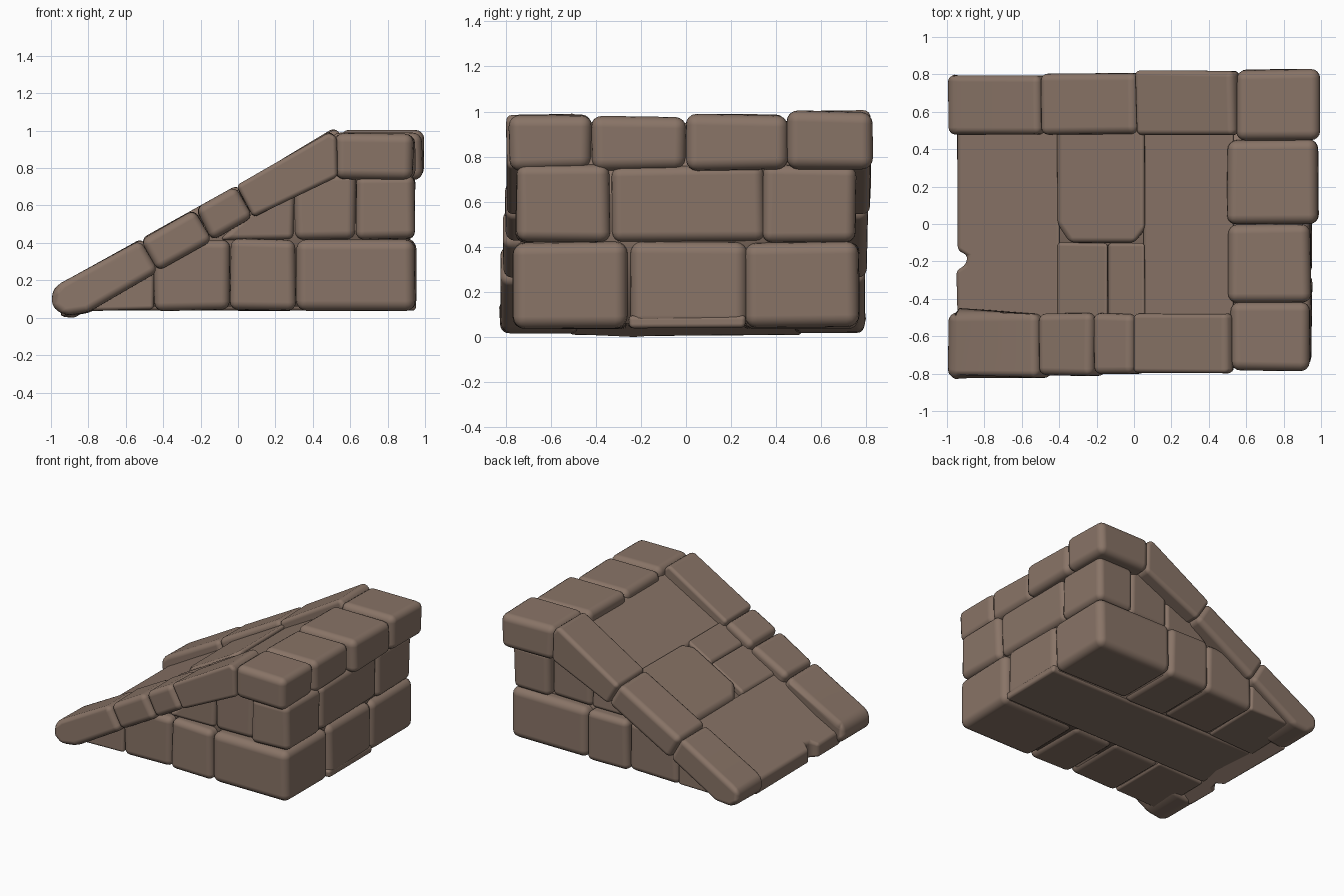
import bpy
import bmesh
import random
from mathutils import Vector

random.seed(4)
if "Cube" in bpy.data.objects:
    bpy.data.objects.remove(bpy.data.objects["Cube"])

stone = bpy.data.materials.new("brown_stone")
stone.use_nodes = True
COLOR = (0.25, 0.175, 0.135, 1)
stone.diffuse_color = COLOR
bsdf = stone.node_tree.nodes["Principled BSDF"]
bsdf.inputs["Base Color"].default_value = COLOR
bsdf.inputs["Roughness"].default_value = 0.9


def ramp(x):
    """Height of the sloping curb line."""
    return 1.0 + 0.56 * (x - 0.52)


def solid(name, lower, upper, bevel, wear=0.008):
    """Join two matching outlines into a worn, rounded stone."""
    bm = bmesh.new()
    rings = []
    for outline in (lower, upper):
        rings.append([bm.verts.new(Vector(p) + Vector([random.uniform(-wear, wear) for _ in range(3)]))
                      for p in outline])
    a, b = rings
    n = len(a)
    bm.faces.new(a[::-1])
    bm.faces.new(b)
    for i in range(n):
        j = (i + 1) % n
        bm.faces.new((a[i], a[j], b[j], b[i]))
    bmesh.ops.recalc_face_normals(bm, faces=bm.faces[:])
    mesh = bpy.data.meshes.new(name)
    bm.to_mesh(mesh)
    bm.free()
    mesh.materials.append(stone)
    mesh.polygons.foreach_set("use_smooth", [True] * len(mesh.polygons))
    ob = bpy.data.objects.new(name, mesh)
    bpy.context.collection.objects.link(ob)
    if bevel:
        mod = ob.modifiers.new("rounded_edges", "BEVEL")
        mod.width = bevel
        mod.segments = 4
        mod.limit_method = "ANGLE"
        mod.angle_limit = 0.4
        mod.harden_normals = True
    return ob


def prism(name, side, y0, y1, bevel=0.04, wear=0.006):
    """Side profile in x and z, carried across y."""
    return solid(name, [(x, y0, z) for x, z in side], [(x, y1, z) for x, z in side], bevel, wear)


def block(name, x0, x1, y0, y1, z0, z1, bevel=0.045):
    return prism(name, [(x0, z0), (x1, z0), (x1, z1), (x0, z1)], y0, y1, bevel)


def slab(name, outline, drop, thick=0.13, bevel=0.02):
    """Paving stone with a plan outline, lying along the slope."""
    top = [(x, y, ramp(x) - drop) for x, y in outline]
    low = [(x, y, max(0.003, ramp(x) - drop - thick)) for x, y in outline]
    return solid(name, low, top, bevel, 0.003)


# Hidden core that closes the joints
prism("core", [(-0.82, 0.06), (0.9, 0.06), (0.9, 0.95), (0.52, 0.9), (-0.82, 0.13)],
      -0.68, 0.68, 0, 0)

# Bottom and middle courses on both long sides
for side, label in ((-1, "front"), (1, "back")):
    def wall(name, profile, inner, outer, bevel=0.045):
        prism(f"{label}_{name}", profile, side * inner, side * outer, bevel)

    def rect(x0, x1, z0, z1):
        return [(x0, z0), (x1, z0), (x1, z1), (x0, z1)]

    wall("base_corner", rect(0.31, 0.95, 0.04, 0.42), 0.26, 0.77, 0.055)
    wall("base_middle", rect(-0.04, 0.31, 0.04, 0.42), 0.26, 0.765)
    wall("base_sloped", [(-0.45, 0.04), (-0.04, 0.04), (-0.04, 0.42), (-0.2, 0.42), (-0.45, 0.31)],
         0.26, 0.75)
    wall("base_tip", [(-0.85, 0.04), (-0.45, 0.04), (-0.45, 0.32), (-0.85, 0.1)], 0.26, 0.74, 0.02)
    wall("middle_corner", rect(0.63, 0.945, 0.42, 0.76), 0.34, 0.755)
    wall("middle_inner", rect(0.3, 0.63, 0.42, 0.78), 0.3, 0.72)
    wall("middle_wedge", [(-0.1, 0.42), (0.3, 0.42), (0.3, 0.72), (0.1, 0.6)], 0.3, 0.71, 0.03)

# Central stones of the tall end
block("base_end", -0.85, 0.95, -0.255, 0.265, 0.04, 0.1, 0.02)
block("base_end_stone", 0.3, 0.95, -0.25, 0.27, 0.04, 0.42, 0.055)
block("middle_end_stone", 0.4, 0.935, -0.33, 0.35, 0.42, 0.76)

# Capping stones along the top
caps = [(0.515, 0.94, -0.785, -0.42, 0.985), (0.5, 0.945, -0.42, 0.0, 0.98),
        (0.5, 0.985, 0.0, 0.45, 0.985), (0.55, 0.995, 0.45, 0.825, 1.0)]
for i, (x0, x1, y0, y1, z1) in enumerate(caps):
    block(f"cap_stone_{i + 1}", x0, x1, y0, y1, 0.74, z1, 0.05)


# Sloping curbs, with joints square to the slope
def curb(name, joints, inner, outers):
    toe = [(-0.995, 0.06), (-0.99, 0.15), (-0.94, 0.185)]
    for i, (x0, x1) in enumerate(zip(joints, joints[1:])):
        start = toe if i == 0 else [(x0, ramp(x0))]
        head = [(x1, ramp(x1)), (x1 + 0.095, ramp(x1) - 0.17)]
        tail = [(-0.8, 0.025), (-0.93, 0.015)] if i == 0 else [(x0 + 0.095, ramp(x0) - 0.17)]
        if i == len(joints) - 2:
            head = [(x1 - 0.02, ramp(x1)), (x1 + 0.02, 0.97), (x1 + 0.02, 0.75)]
        prism(f"{name}_{i + 1}", start + head + tail, inner, outers[i], 0.04)


curb("front_curb", [-0.98, -0.52, -0.23, -0.01, 0.51], -0.48, [-0.82, -0.81, -0.805, -0.80])
curb("back_curb", [-0.98, -0.51, 0.0, 0.54], 0.48, [0.795, 0.805, 0.82])

# Paving of the slope
slab("lower_paving", [(-0.945, -0.52), (-0.4, -0.52), (-0.4, 0.52), (-0.945, 0.52),
                      (-0.94, -0.14), (-0.89, -0.17), (-0.9, -0.22), (-0.95, -0.25)], 0.075)
slab("upper_paving", [(0.05, -0.52), (0.53, -0.52), (0.53, 0.52), (0.05, 0.52)], 0.075)
slab("large_paving", [(-0.41, 0.0), (-0.34, -0.1), (0.0, -0.1), (0.06, -0.03), (0.06, 0.52), (-0.41, 0.52)],
     0.045, bevel=0.03)
slab("small_paving_1", [(-0.41, -0.52), (-0.14, -0.52), (-0.14, -0.1), (-0.41, -0.1)], 0.06)
slab("small_paving_2", [(-0.14, -0.52), (0.06, -0.52), (0.06, -0.1), (-0.14, -0.1)], 0.055)
